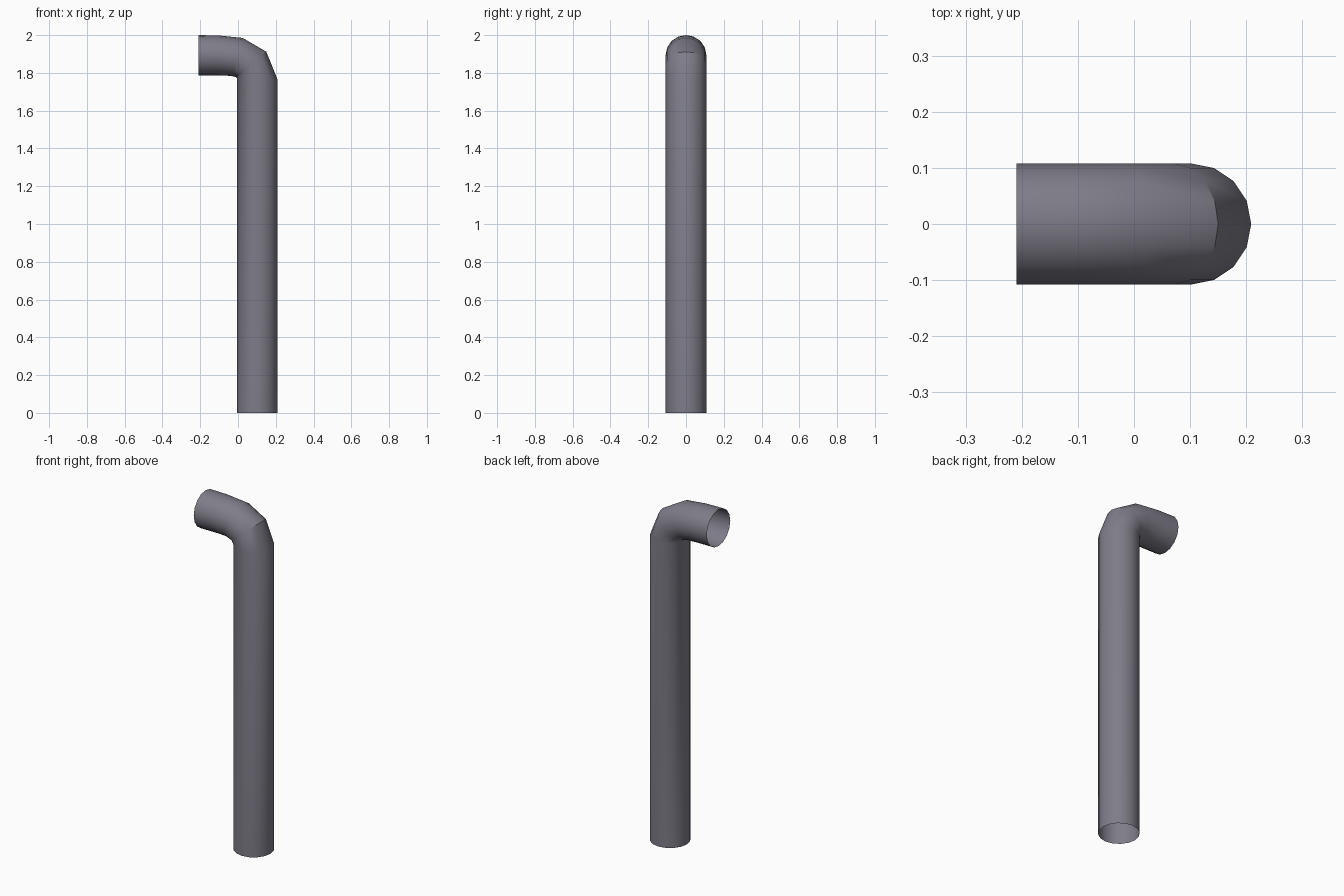
import bpy, bmesh, math
from mathutils import Vector

if "Cube" in bpy.data.objects:
    bpy.data.objects.remove(bpy.data.objects["Cube"])

SIDES = 16
RY = 0.108
# Each ring: (outer x, outer z, inner x, inner z) in the plane of the bend
rings = [
    (0.209, 0.0, -0.006, 0.0),
    (0.209, 1.765, -0.006, 1.772),
    (0.150, 1.912, -0.010, 1.777),
    (0.025, 1.985, -0.035, 1.784),
    (-0.10, 1.998, -0.10, 1.787),
    (-0.209, 2.0, -0.209, 1.787),
]

# Open bent pipe, bridged ring by ring
bm = bmesh.new()
loops = []
for ox, oz, ix, iz in rings:
    outer, inner = Vector((ox, 0, oz)), Vector((ix, 0, iz))
    mid, half = (outer + inner) / 2, (outer - inner) / 2
    loop = []
    for i in range(SIDES):
        a = 2 * math.pi * i / SIDES
        loop.append(bm.verts.new(mid + half * math.cos(a) + Vector((0, RY * math.sin(a), 0))))
    loops.append(loop)
for lo, hi in zip(loops, loops[1:]):
    for i in range(SIDES):
        j = (i + 1) % SIDES
        bm.faces.new((lo[i], lo[j], hi[j], hi[i]))

mesh = bpy.data.meshes.new("bent_pipe")
bm.to_mesh(mesh)
bm.free()
pipe = bpy.data.objects.new("bent_pipe", mesh)
bpy.context.collection.objects.link(pipe)

# Grey metal colour
mat = bpy.data.materials.new("blue grey metal")
mat.diffuse_color = (0.21, 0.205, 0.25, 1)
mat.use_nodes = True
mat.node_tree.nodes["Principled BSDF"].inputs["Base Color"].default_value = mat.diffuse_color
mesh.materials.append(mat)

# Smooth shading, keeping the sharp outer crease of the elbow
bpy.context.view_layer.objects.active = pipe
pipe.select_set(True)
bpy.ops.object.shade_smooth_by_angle(angle=math.radians(30))
